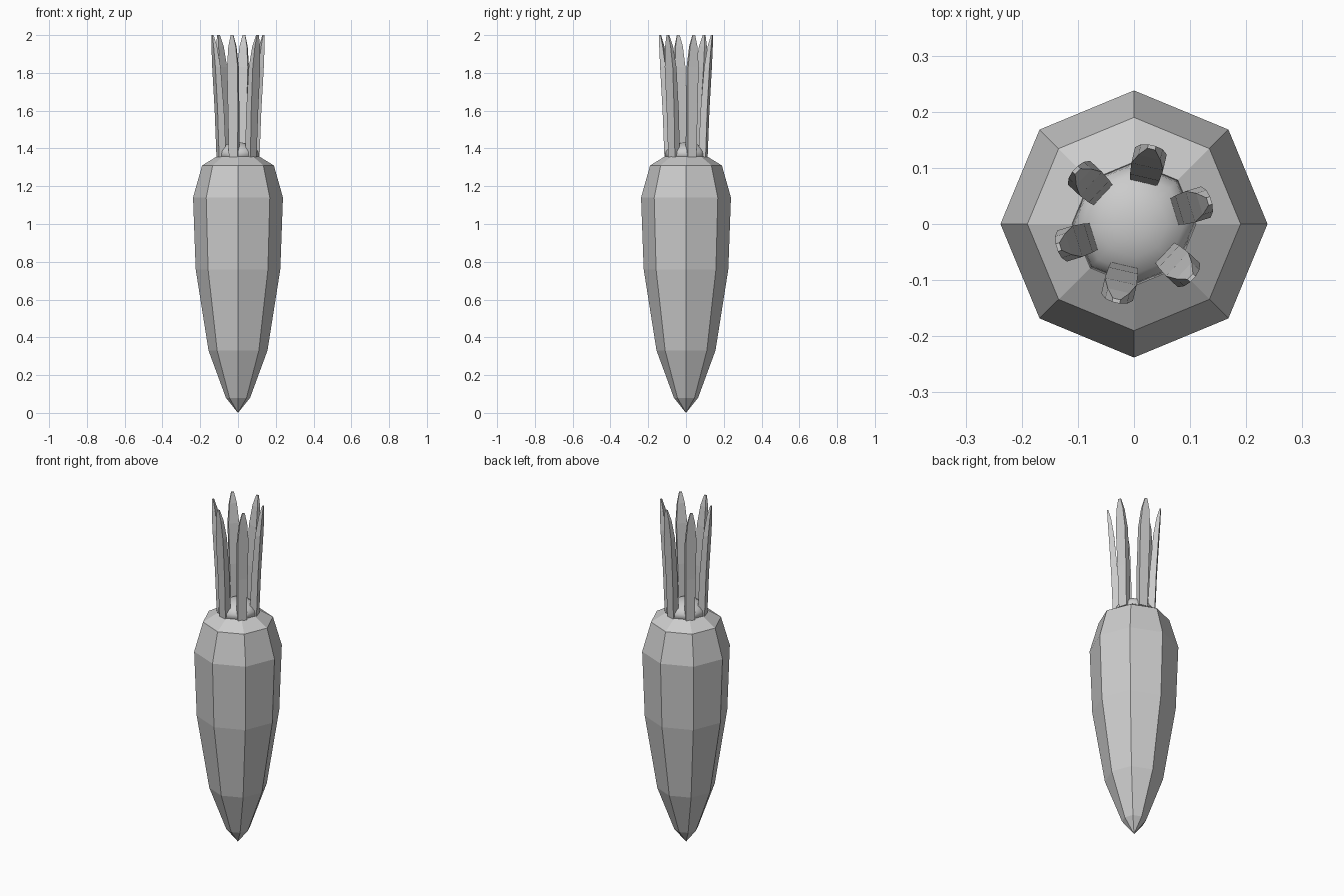
import bpy, bmesh, math
from mathutils import Vector

if "Cube" in bpy.data.objects:
    bpy.data.objects.remove(bpy.data.objects["Cube"])


def make_object(name, bm):
    bmesh.ops.recalc_face_normals(bm, faces=bm.faces)
    me = bpy.data.meshes.new(name)
    bm.to_mesh(me)
    bm.free()
    ob = bpy.data.objects.new(name, me)
    bpy.context.collection.objects.link(ob)
    return ob


def loft(bm, rings):
    """Skin a list of equal-length point rings and cap both ends."""
    vs = [[bm.verts.new(p) for p in r] for r in rings]
    n = len(vs[0])
    for a, b in zip(vs, vs[1:]):
        for i in range(n):
            j = (i + 1) % n
            bm.faces.new((a[i], a[j], b[j], b[i]))
    bm.faces.new(vs[0][::-1])
    bm.faces.new(vs[-1])


def turned(name, profile, sides=8):
    """Solid of revolution from (radius, z) pairs."""
    bm = bmesh.new()
    loft(bm, [[(r * math.cos(math.tau * i / sides), r * math.sin(math.tau * i / sides), z)
               for i in range(sides)] for r, z in profile])
    bmesh.ops.remove_doubles(bm, verts=bm.verts, dist=0.001)
    return make_object(name, bm)


# Faceted root
turned("root_body", [(0.0005, 0.0), (0.064, 0.08), (0.156, 0.33), (0.224, 0.76),
                     (0.238, 1.14), (0.19, 1.31), (0.108, 1.36)])

# Rounded crown the stalks grow from
crown = turned("crown", [(0.112, 1.35), (0.106, 1.385), (0.09, 1.405), (0.06, 1.422),
                         (0.03, 1.43), (0.0005, 1.432)])
for p in crown.data.polygons:
    p.use_smooth = True

# Six leaf stalks: (z, inner radius, outer radius, half width)
sections = [(1.355, 0.073, 0.112, 0.024), (1.60, 0.085, 0.121, 0.027),
            (1.83, 0.105, 0.134, 0.029), (1.94, 0.122, 0.141, 0.020),
            (2.0, 0.137, 0.144, 0.007)]
for k in range(6):
    a = math.radians(17 + 60 * k)
    out = Vector((math.cos(a), math.sin(a), 0))
    side = Vector((-math.sin(a), math.cos(a), 0))
    bm = bmesh.new()
    loft(bm, [[out * r + side * s + Vector((0, 0, z))
               for r, s in ((ri, -w), (ro, -w), (ro, w), (ri, w))]
              for z, ri, ro, w in sections])
    make_object(f"leaf_stalk_{k + 1}", bm)
